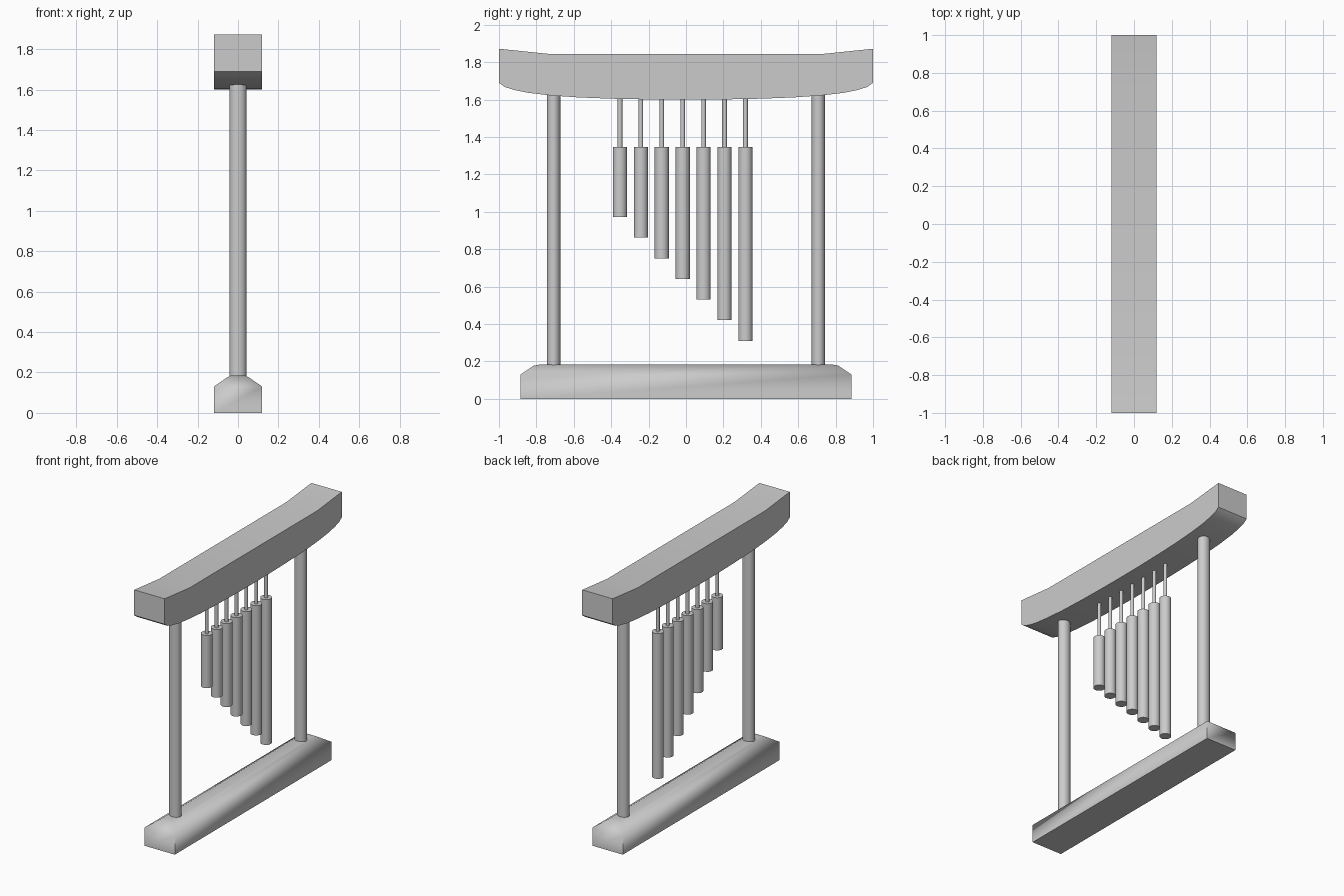
import bpy, bmesh, math

if "Cube" in bpy.data.objects:
    bpy.data.objects.remove(bpy.data.objects["Cube"])


def finish(bm, name, angle):
    bmesh.ops.recalc_face_normals(bm, faces=bm.faces)
    mesh = bpy.data.meshes.new(name)
    bm.to_mesh(mesh)
    bm.free()
    ob = bpy.data.objects.new(name, mesh)
    bpy.context.collection.objects.link(ob)
    bpy.ops.object.select_all(action='DESELECT')
    ob.select_set(True)
    bpy.context.view_layer.objects.active = ob
    bpy.ops.object.shade_smooth_by_angle(angle=math.radians(angle))
    return ob


def rod(name, y, z0, z1, rx, ry, sides=32):
    bm = bmesh.new()
    bmesh.ops.create_cone(bm, cap_ends=True, segments=sides, radius1=1, radius2=1, depth=1)
    for v in bm.verts:
        v.co = (v.co.x * rx, v.co.y * ry + y, z0 + (v.co.z + 0.5) * (z1 - z0))
    return finish(bm, name, 40)


# Curved top beam: half profile (y, z) mirrored, extruded across x
half = [(0.15, 1.6), (0.4, 1.605), (0.58, 1.612), (0.72, 1.622), (0.84, 1.636),
        (0.92, 1.652), (0.97, 1.668), (1.0, 1.69), (1.0, 1.872), (0.72, 1.843)]
profile = half + [(-y, z) for y, z in reversed(half)]
bm = bmesh.new()
face = bm.faces.new([bm.verts.new((-0.12, y, z)) for y, z in profile])
ext = bmesh.ops.extrude_face_region(bm, geom=[face])
for v in ext["geom"]:
    if isinstance(v, bmesh.types.BMVert):
        v.co.x = 0.12
finish(bm, "top_beam", 35)

# Base: stacked rectangles with a sloped, softened top (half x, half y, z)
levels = [(0.12, 0.885, 0), (0.12, 0.885, 0.13), (0.052, 0.815, 0.177), (0.035, 0.775, 0.185)]
bm = bmesh.new()
rings = [[bm.verts.new((sx * hx, sy * hy, z)) for sx, sy in ((-1, -1), (1, -1), (1, 1), (-1, 1))]
         for hx, hy, z in levels]
for a, b in zip(rings, rings[1:]):
    for i in range(4):
        j = (i + 1) % 4
        bm.faces.new((a[i], a[j], b[j], b[i]))
bm.faces.new(rings[0])
bm.faces.new(rings[-1])
finish(bm, "base", 58)

# Two upright posts
for side, s in (("front", -1), ("back", 1)):
    rod(side + "_post", s * 0.708, 0.15, 1.64, 0.042, 0.036)

# Seven chimes of growing length, each on a thin hanger
for i in range(7):
    y = -0.353 + i * 0.1118
    rod(f"chime_{i + 1}", y, 0.972 - i * 0.1103, 1.348, 0.038, 0.038)
    rod(f"hanger_{i + 1}", y, 1.34, 1.61, 0.0125, 0.0125, 16)
